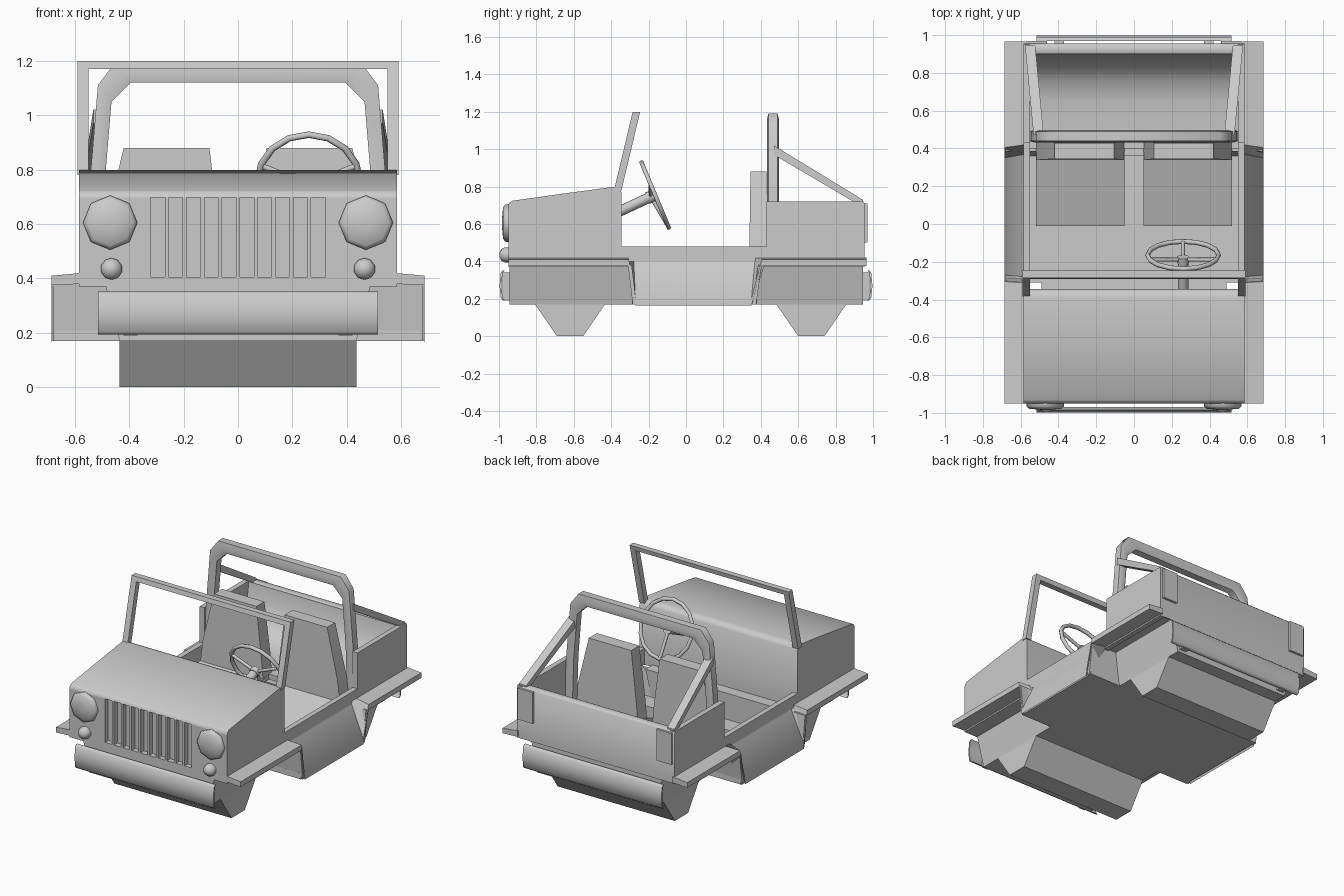
import bpy, bmesh, math
from mathutils import Vector

old = bpy.data.objects.get("Cube")
if old:
    bpy.data.objects.remove(old, do_unlink=True)

grey = bpy.data.materials.new("plain_grey")
grey.use_nodes = True
grey.diffuse_color = (0.6, 0.6, 0.6, 1)
grey.node_tree.nodes["Principled BSDF"].inputs["Base Color"].default_value = (0.6, 0.6, 0.6, 1)


def loft(name, rings, closed=False, angle=50):
    """Skin a list of equal-length point rings and shade it."""
    bm = bmesh.new()
    rows = [[bm.verts.new(p) for p in r] for r in rings]
    n = len(rows[0])
    for a, b in zip(rows, rows[1:] + (rows[:1] if closed else [])):
        for i in range(n):
            j = (i + 1) % n
            bm.faces.new((a[i], a[j], b[j], b[i]))
    if not closed:
        bm.faces.new(rows[0])
        bm.faces.new(rows[-1])
    bmesh.ops.recalc_face_normals(bm, faces=bm.faces)
    me = bpy.data.meshes.new(name)
    bm.to_mesh(me)
    bm.free()
    ob = bpy.data.objects.new(name, me)
    bpy.context.collection.objects.link(ob)
    me.materials.append(grey)
    bpy.ops.object.select_all(action="DESELECT")
    ob.select_set(True)
    bpy.context.view_layer.objects.active = ob
    bpy.ops.object.shade_smooth_by_angle(angle=math.radians(angle))


def prism(name, profile, x0, x1, angle=50):
    """Extrude a (y, z) profile across x."""
    loft(name, [[(x, y, z) for y, z in profile] for x in (x0, x1)], angle=angle)


def box(name, x0, x1, y0, y1, z0, z1):
    prism(name, [(y0, z0), (y1, z0), (y1, z1), (y0, z1)], x0, x1)


def lathe(name, x, z, steps, sides):
    """Turn (radius, y) steps around a front-to-back axis."""
    turn = [2 * math.pi * i / sides for i in range(sides)]
    loft(name, [[(x + r * math.sin(a), y, z + r * math.cos(a)) for a in turn] for r, y in steps])


def bar(name, a, b, r, sides=8):
    """Straight round bar between two points."""
    a, b = Vector(a), Vector(b)
    d = (b - a).normalized()
    u = d.orthogonal().normalized()
    v = d.cross(u)
    turn = [2 * math.pi * i / sides for i in range(sides)]
    loft(name, [[p + (u * math.cos(t) + v * math.sin(t)) * r for t in turn] for p in (a, b)], angle=65)


# Hood with a recessed nose, filled by cheeks, a lower strip and grille slats
prism("hood", [(-.915, .37), (-.915, .697), (-.95, .697), (-.946, .712), (-.93, .724), (-.66, .762),
               (-.39, .798), (-.36, .79), (-.345, .77), (-.345, .37)], -.585, .585, 60)
box("nose_lower_strip", -.325, .325, -.95, -.91, .37, .405)
for i in range(9):
    x = (i - 4) * .0655
    box(f"grille_slat_{i + 1}", x - .007, x + .007, -.95, -.91, .405, .697)

# Lower hull, floor and the two wheel blocks
for name, y0, y1 in (("front_hull", -.945, -.27), ("rear_hull", .36, .945)):
    loft(name, [[(-.435, y, .17), (.435, y, .17), (.49, y, .385), (-.49, y, .385)] for y in (y0, y1)])
box("cockpit_floor", -.67, .67, -.29, .38, .17, .21)
for name, c in (("front_wheels", -.62), ("rear_wheels", .67)):
    prism(name, [(c - .19, .175), (c - .07, 0), (c + .07, 0), (c + .19, .175)], -.435, .435)

# Side walls, fender flares, sill ends
inner = [(-.95, .42), (-.31, .42), (-.28, .42), (.37, .42), (.42, .42), (.965, .42)]
outer = [(-.95, .41), (-.305, .41), (-.27, .2), (.35, .2), (.405, .41), (.965, .41)]
for s, side in ((1, "left"), (-1, "right")):
    box(side + "_nose_cheek", s * .322, s * .585, -.95, -.91, .37, .697)
    prism(side + "_side_wall", [(-.36, .37), (-.36, .48), (.43, .48), (.43, .72),
                                (.95, .72), (.95, .37)], s * .55, s * .585)
    rings = []
    for (yi, zi), (yo, zo) in zip(inner, outer):
        rings.append([(s * .575, yi, zi), (s * .685, yo, zo), (s * .685, yo, zo - .035), (s * .575, yi, zi - .04)])
    loft(side + "_fender", rings, angle=45)
    for end, top, low, thick in (("front", -.31, -.285, .02), ("rear", .405, .375, -.02)):
        loft(f"{side}_sill_{end}", [[(s * .45, top + d, .38), (s * .68, top + d, .38),
                                   (s * .68, low + d, .17), (s * .43, low + d, .17)]
                                  for d in (0, thick)])

# Cargo tub with a broad rear rim and a floor that curves up into it
prism("rear_wall", [(.9, .4), (.9, .715), (.91, .72), (.945, .72), (.955, .71), (.955, .37)], -.585, .585, 60)
prism("cargo_floor", [(.4, .38), (.4, .42), (.65, .42), (.76, .45), (.84, .52), (.885, .62), (.9, .71),
                      (.92, .71), (.92, .38)], -.56, .56, 60)

# Seats
for s, side in ((1, "left"), (-1, "right")):
    prism(side + "_seat_cushion", [(-.01, .2), (-.01, .29), (.38, .42), (.38, .2)], s * .05, s * .52)
    loft(side + "_seat_back", [
        [(s * a, y0, z), (s * b, y0, z), (s * b, y1, z), (s * a, y1, z)]
        for a, b, y0, y1, z in ((.05, .52, .34, .435, .38), (.065, .5, .34, .435, .55),
                                (.105, .42, .345, .43, .88))])

# Windscreen frame
for s, side in ((1, "left"), (-1, "right")):
    prism(side + "_windscreen_post", [(-.385, .78), (-.345, .78), (-.245, 1.2), (-.285, 1.2)], s * .55, s * .59)
prism("windscreen_top", [(-.292, 1.17), (-.252, 1.17), (-.245, 1.2), (-.285, 1.2)], -.56, .56)

# Roll bar as one hoop of six-sided section, plus braces
half_out = [(.56, .44), (.545, .75), (.515, 1.11), (.455, 1.19)]
half_in = [(.5, .44), (.49, .75), (.465, 1.05), (.395, 1.12)]
path = list(zip(half_out, half_in))
path += [((-o[0], o[1]), (-i[0], i[1])) for o, i in reversed(path)]
section = [(0, .44), (0, .49), (.5, .498), (1, .49), (1, .44), (.5, .432)]
loft("roll_bar", [[(o[0] + (i[0] - o[0]) * t, y, o[1] + (i[1] - o[1]) * t) for t, y in section]
                  for o, i in path], angle=65)
for s, side in ((1, "left"), (-1, "right")):
    loft(side + "_roll_brace", [
        [(s * a, y, z) for a, z in ((x - .027, lo), (x + .027, lo), (x + .027, hi), (x - .027, hi))]
        for x, y, lo, hi in ((.505, .47, .97, 1.02), (.55, .945, .69, .73))])

# Steering wheel
hub = Vector((.26, -.165, .755))
up = Vector((0, -.386, .922))
right = Vector((1, 0, 0))
axis = Vector((0, .922, .386))
rings = []
for i in range(16):
    a = 2 * math.pi * i / 16
    d = right * math.cos(a) + up * math.sin(a)
    rings.append([hub + d * (.188 + .013 * math.cos(t)) + axis * (.013 * math.sin(t))
                  for t in [math.pi * k / 3 for k in range(6)]])
loft("steering_wheel", rings, closed=True, angle=70)
for i, deg in enumerate((20, 160, 270)):
    a = math.radians(deg)
    bar(f"wheel_spoke_{i + 1}", hub - axis * .025,
        hub + (right * math.cos(a) + up * math.sin(a)) * .185, .011, 6)
bar("wheel_hub", hub - axis * .045, hub - axis * .01, .032)
bar("steering_column", hub - axis * .03, (.26, -.36, .665), .028)

# Lamps
for s, side in ((1, "left"), (-1, "right")):
    lathe(side + "_headlight", s * .47, .605, [(.1, -.94), (.1, -.965), (.085, -.978), (.02, -.984)], 8)
    lathe(side + "_indicator", s * .465, .435, [(.04, -.94), (.04, -.97), (.03, -.988), (.01, -.998)], 10)
    box(side + "_tail_lamp", s * .46, s * .57, .94, .97, .5, .71)

# Bumpers, gently curved plates on two brackets each
arc = [(.978, .193), (.99, .203), (.997, .27), (.99, .342), (.978, .352)]
for f, end in ((-1, "front"), (1, "rear")):
    plate = arc + [(y - .01, z) for y, z in reversed(arc)]
    prism(end + "_bumper", [(f * y, z) for y, z in plate], -.515, .515, 60)
    for s, side in ((1, "left"), (-1, "right")):
        box(f"{end}_{side}_bumper_bracket", s * .37, s * .42, f * .94, f * .98, .19, .34)
